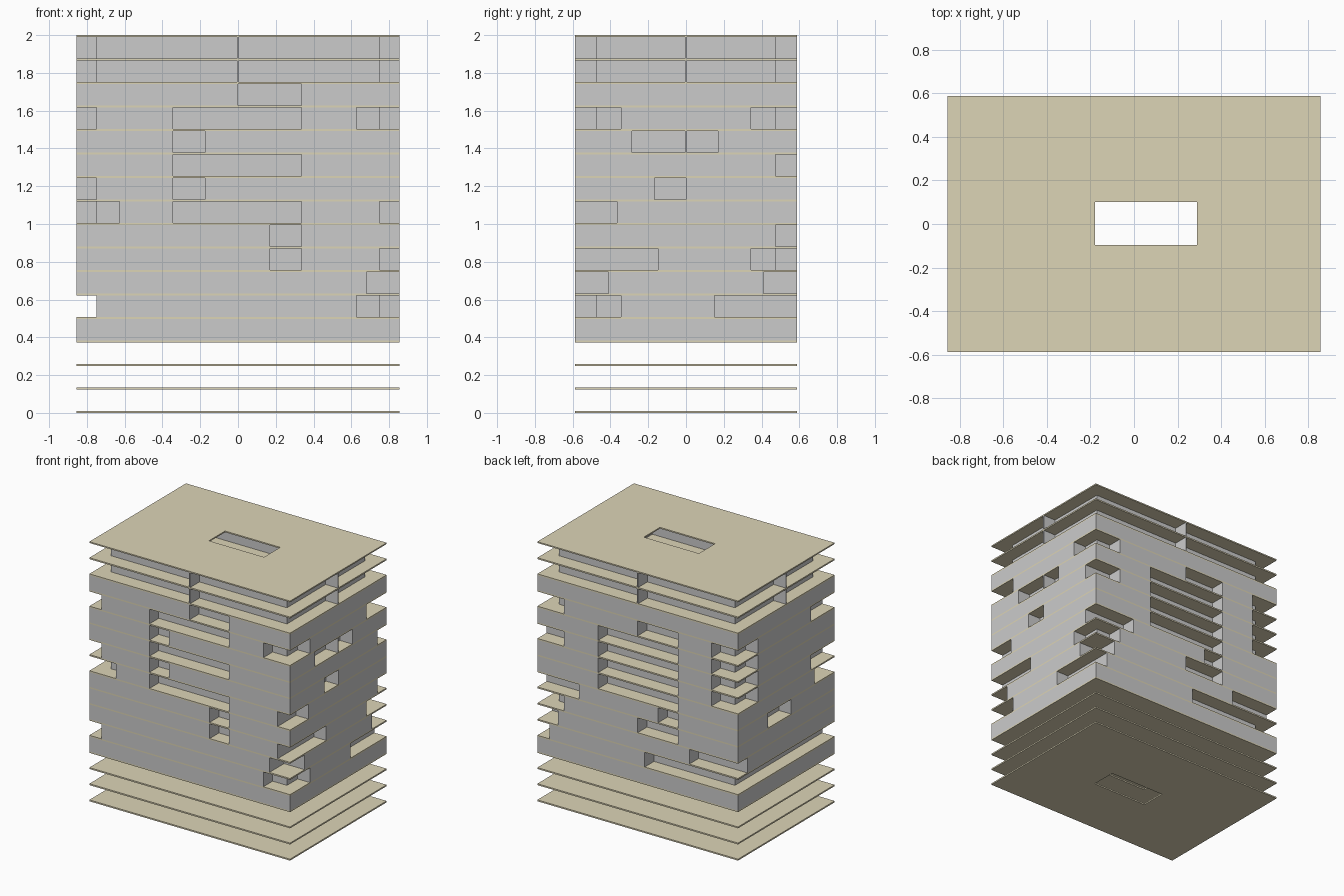
import bpy, bmesh

if "Cube" in bpy.data.objects:
    bpy.data.objects.remove(bpy.data.objects["Cube"])

X, Y = 0.855, 0.588          # slab half sizes
XI, YI = 0.75, 0.475         # recessed wall lines
PITCH, T = 1.99 / 16, 0.011  # storey height, slab thickness

tan = bpy.data.materials.new("tan_slab")
tan.diffuse_color = (0.72, 0.66, 0.47, 1)
tan.use_nodes = True
tan.node_tree.nodes["Principled BSDF"].inputs["Base Color"].default_value = tan.diffuse_color


def plan_solid(name, z0, z1, bounds, holes, mat=None):
    """Extruded plan: a rectangle minus rectangular holes (x0, x1, y0, y1)."""
    rects = [bounds] + holes
    xs = sorted({round(v, 4) for r in rects for v in r[:2] if abs(v) <= X + .001})
    ys = sorted({round(v, 4) for r in rects for v in r[2:] if abs(v) <= Y + .001})

    def filled(i, j):
        if not (0 <= i < len(xs) - 1 and 0 <= j < len(ys) - 1):
            return False
        cx, cy = (xs[i] + xs[i + 1]) / 2, (ys[j] + ys[j + 1]) / 2
        return not any(h[0] < cx < h[1] and h[2] < cy < h[3] for h in holes)

    bm = bmesh.new()
    for i in range(len(xs) - 1):
        for j in range(len(ys) - 1):
            if not filled(i, j):
                continue
            a, b, c, d = xs[i], xs[i + 1], ys[j], ys[j + 1]
            lo = [(a, c, z0), (b, c, z0), (b, d, z0), (a, d, z0)]
            hi = [(p[0], p[1], z1) for p in lo]
            quads = [lo[::-1], hi]
            for k, (di, dj) in enumerate([(0, -1), (1, 0), (0, 1), (-1, 0)]):
                if not filled(i + di, j + dj):
                    n = (k + 1) % 4
                    quads.append([lo[k], lo[n], hi[n], hi[k]])
            for q in quads:
                bm.faces.new([bm.verts.new(p) for p in q])
    bmesh.ops.remove_doubles(bm, verts=bm.verts, dist=1e-5)
    bmesh.ops.dissolve_limit(bm, angle_limit=0.01, verts=bm.verts, edges=bm.edges)
    me = bpy.data.meshes.new(name)
    bm.to_mesh(me)
    bm.free()
    ob = bpy.data.objects.new(name, me)
    bpy.context.collection.objects.link(ob)
    if mat:
        me.materials.append(mat)


# balcony recesses on each side
def F(a, b): return (a, b, -Y, -YI)
def B(a, b): return (a, b, YI, Y)
def L(a, b): return (-X, -XI, a, b)
def R(a, b): return (XI, X, a, b)


def corner(sx, sy):
    """L-shaped corner balcony."""
    xr = (0.628, X) if sx > 0 else (-X, -0.628)
    yr = (0.345, Y) if sy > 0 else (-Y, -0.345)
    return [(F if sy < 0 else B)(*xr), (R if sx > 0 else L)(*yr)]


E = 0.004  # half thickness of divider fins
ring = [f(s[0], s[1]) for f, w in ((F, X), (B, X), (L, Y), (R, Y))
        for s in ((-w, -E), (E, w))]

recesses = {
    3: [],
    4: corner(1, -1) + [L(-Y, Y), R(0.15, Y), B(-X, -0.06)],
    5: [(0.68, X, -Y, -0.41), (0.68, X, 0.41, Y), B(-X, -0.44)],
    6: [F(0.17, 0.337), R(-Y, -0.147), B(-0.343, 0)] + corner(1, 1),
    7: [F(0.17, 0.337), B(-0.343, -0.175), B(0.5, X), L(-0.06, 0.22)],
    8: corner(-1, -1) + [F(-0.343, 0.337), R(-Y, -0.365), B(-0.343, 0.337)],
    9: [F(-0.343, -0.175), L(-Y, -0.3), R(-0.168, 0), B(-0.343, 0.337)] + corner(-1, 1),
    10: [F(-0.343, 0.337), B(-0.343, 0.337), B(0.628, X)] + corner(-1, 1),
    11: [F(-0.343, -0.175), R(-0.285, -E), R(E, 0.17), B(-0.343, 0.337)] + corner(-1, 1),
    12: corner(1, -1) + corner(1, 1) + corner(-1, 1)
        + [F(-0.343, 0.337), L(-Y, -0.3), B(-0.343, 0)],
    13: [F(0, 0.337)],
    14: ring,
    15: ring,
}

# floor slabs with the stair shaft opening
for i in range(17):
    plan_solid(f"floor_slab_{i}", i * PITCH, i * PITCH + T - (0.001 if i == 16 else 0),
               (-X, X, -Y, Y), [(-0.18, 0.29, -0.097, 0.1)], tan)

# apartment storeys around the inner corridor
for i, cuts in recesses.items():
    plan_solid(f"storey_walls_{i}", i * PITCH + T, (i + 1) * PITCH,
               (-X, X, -Y, Y), cuts + [(-0.36, 0.42, -0.19, 0.19)])
